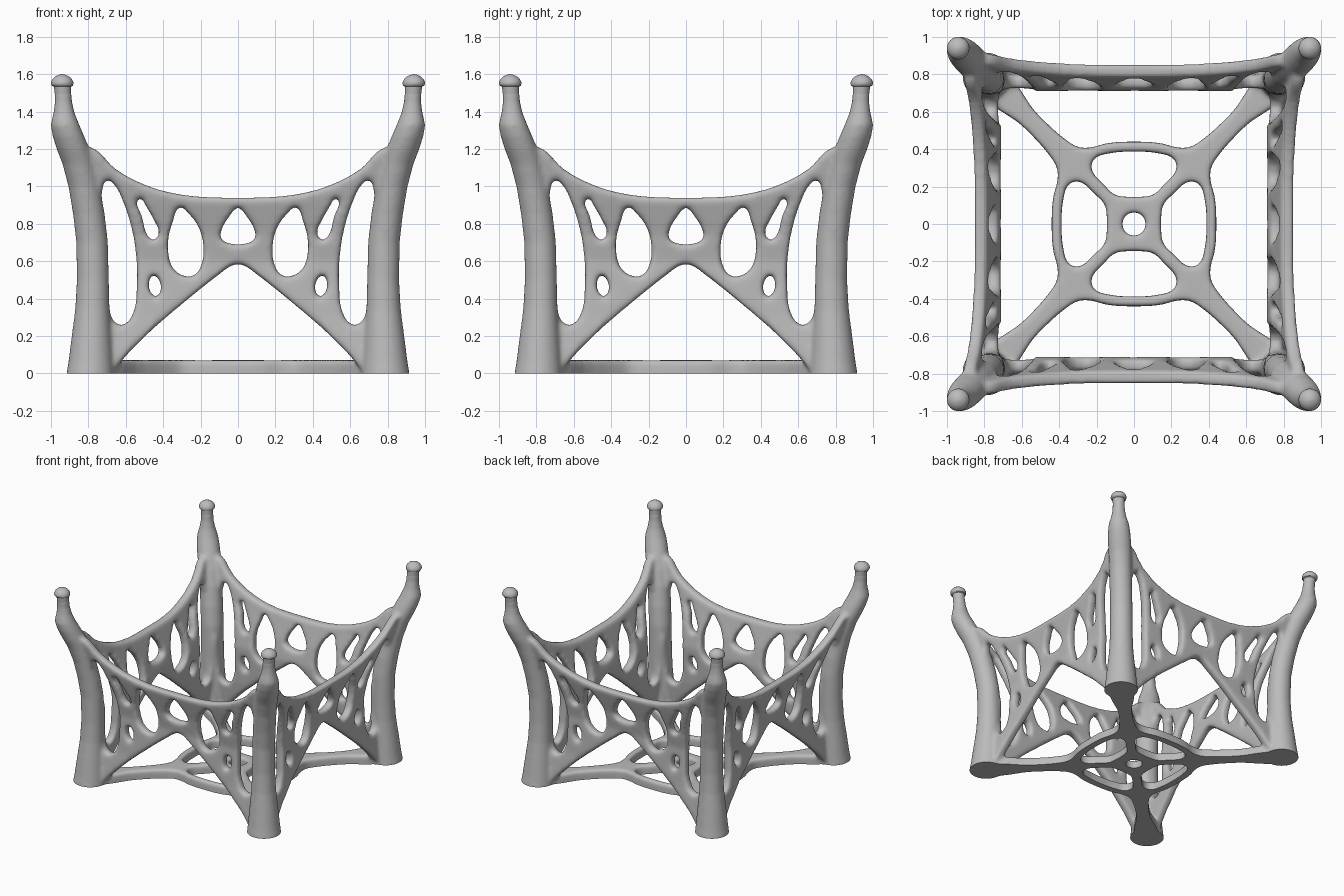
import bpy, bmesh, math
from mathutils import Matrix

cube = bpy.data.objects.get("Cube")
if cube:
    bpy.data.objects.remove(cube, do_unlink=True)

QUARTER = Matrix.Rotation(math.pi / 2, 4, 'Z')
VOXEL = 0.013

grey = bpy.data.materials.new("plain_grey")
grey.use_nodes = True
grey.diffuse_color = (0.5, 0.5, 0.5, 1)
grey.node_tree.nodes["Principled BSDF"].inputs["Base Color"].default_value = (0.5, 0.5, 0.5, 1)


def add_object(name, data):
    obj = bpy.data.objects.new(name, data)
    bpy.context.collection.objects.link(obj)
    return obj


def bake(obj):
    """Evaluate an object to a plain mesh and drop the helper."""
    graph = bpy.context.evaluated_depsgraph_get()
    mesh = bpy.data.meshes.new_from_object(obj.evaluated_get(graph))
    bpy.data.objects.remove(obj, do_unlink=True)
    return mesh


def remesh(obj, smooth):
    mod = obj.modifiers.new("remesh", 'REMESH')
    mod.mode = 'VOXEL'
    mod.voxel_size = VOXEL
    if smooth:
        mod = obj.modifiers.new("soften", 'SMOOTH')
        mod.factor = 0.5
        mod.iterations = smooth


def flip(points):
    return [(-x, y) for x, y in points]


def plate(loops, half, bevel):
    """Flat plate with smooth outlines; loops after the first are holes."""
    curve = bpy.data.curves.new("outline", 'CURVE')
    curve.dimensions = '2D'
    curve.fill_mode = 'BOTH'
    curve.resolution_u = 6
    curve.extrude = half - bevel
    curve.bevel_depth = bevel
    curve.offset = -bevel
    for loop in loops:
        spline = curve.splines.new('BEZIER')
        spline.bezier_points.add(len(loop) - 1)
        for point, (x, y) in zip(spline.bezier_points, loop):
            point.co = (x, y, 0)
            point.handle_left_type = point.handle_right_type = 'AUTO'
        spline.use_cyclic_u = True
    return bake(add_object("outline", curve))


def lathe(profile, sides=32):
    """Round shape around a path leaning along the corner diagonal."""
    bm = bmesh.new()
    rings = []
    for z, c, r in profile:
        angles = [2 * math.pi * i / sides for i in range(sides)]
        rings.append([bm.verts.new((c + r * math.cos(a), c + r * math.sin(a), z)) for a in angles])
    for low, high in zip(rings, rings[1:]):
        for i in range(sides):
            j = (i + 1) % sides
            bm.faces.new((low[i], low[j], high[j], high[i]))
    bm.faces.new(rings[0][::-1])
    bm.faces.new(rings[-1])
    mesh = bpy.data.meshes.new("turned")
    bm.to_mesh(mesh)
    bm.free()
    return mesh


# Side panel: outline and window openings, one half mirrored
side = [(0.2, .945), (.35, .965), (.5, 1.01), (.65, 1.09), (.79, 1.21), (.87, 1.2), (.8, .8),
        (.78, .4), (.79, -.04), (.7, -.04), (.64, .045), (.5, .195), (.3, .37), (.1, .53), (.04, .573)]
outline = [(0, .94)] + side + [(0, .585)] + flip(side)[::-1]
half = [(.045, .84), (.09, .76), (.09, .72), (.055, .698)]
center_window = [(0, .885)] + half + flip(half)[::-1]
oval = [(.31, .89), (.345, .82), (.372, .72), (.372, .64), (.345, .56), (.29, .522),
        (.23, .527), (.193, .59), (.185, .68), (.21, .78), (.265, .855)]
slot = [(.53, .94), (.49, .89), (.45, .82), (.423, .76), (.432, .722), (.465, .717), (.49, .75), (.51, .83)]
eyelet = [(.453, .527), (.422, .5), (.413, .45), (.435, .408), (.465, .43), (.477, .48)]
tall = [(.7, 1.035), (.655, 1), (.615, .92), (.575, .8), (.547, .65), (.542, .45), (.562, .32),
        (.61, .262), (.66, .275), (.688, .36), (.7, .6), (.727, .88), (.725, .98)]
holes = [center_window]
for hole in (oval, slot, eyelet, tall):
    holes += [hole, flip(hole)]

flat = add_object("flat_panel", plate([outline] + holes, 0.036, 0.018))
remesh(flat, 0)
panel = bake(flat)

# Lean the panel: it bows inward at mid height and flares toward the top
LEAN = [(-.1, .79), (.0, .785), (.3, .755), (.6, .745), (.75, .77), (.92, .817), (1.25, .89)]


def lean(z):
    for (z0, a), (z1, b) in zip(LEAN, LEAN[1:]):
        if z <= z1:
            return a + (b - a) * (z - z0) / (z1 - z0)
    return LEAN[-1][1]


for v in panel.vertices:
    x, z, depth = v.co
    v.co = (x, -lean(z) - depth, z)

# Corner post, foot to neck: height, centre, radius
post = lathe([(-.04, .79, .13), (0, .79, .127), (.06, .787, .12), (.14, .785, .112), (.34, .779, .092),
              (.5, .776, .086), (.7, .78, .085), (.85, .797, .085), (1, .822, .085), (1.12, .853, .086),
              (1.2, .882, .088), (1.27, .907, .085), (1.33, .925, .077), (1.39, .93, .058),
              (1.45, .933, .047), (1.52, .937, .046)])

# Floor web: diagonal struts, rounded square ring and hub
edge = [(.14, .432), (.24, .408), (.3, .412), (.36, .447), (.5, .57), (.76, .82)]
quarter = [(0, .44)] + edge + [(y, x) for x, y in edge[::-1]]
petal = [(.13, .378), (.21, .35), (.228, .3), (.16, .21), (.1, .155), (.06, .147)]
petal = [(0, .387)] + petal + flip(petal)[::-1]
hub = [(.063 * math.cos(a * math.pi / 4), .063 * math.sin(a * math.pi / 4)) for a in range(8)]


def turned(points, k):
    for _ in range(k):
        points = [(y, -x) for x, y in points]
    return points


web_outline = [p for k in range(4) for p in turned(quarter, k)]
web = plate([web_outline, hub] + [turned(petal, k) for k in range(4)], 0.055, 0.018)
web.transform(Matrix.Translation((0, 0, 0.016)))

# Fuse panels, posts and web into one flowing frame
bm = bmesh.new()
bm.from_mesh(web)
for k in range(4):
    for part in (panel, post):
        bm.from_mesh(part)
        part.transform(QUARTER)
raw = bpy.data.meshes.new("raw_frame")
bm.to_mesh(raw)
bm.free()
fused = add_object("fused_frame", raw)
remesh(fused, 7)
body = bake(fused)

# Cut the underside flat on the ground
bm = bmesh.new()
bm.from_mesh(body)
cut = bmesh.ops.bisect_plane(bm, geom=bm.verts[:] + bm.edges[:] + bm.faces[:], dist=1e-6,
                             plane_co=(0, 0, 0), plane_no=(0, 0, 1), clear_inner=True)
rim = [e for e in cut["geom_cut"] if isinstance(e, bmesh.types.BMEdge)]
bmesh.ops.triangle_fill(bm, edges=rim, use_beauty=True, normal=(0, 0, -1))
bm.to_mesh(body)
bm.free()
finished = [add_object("lattice_frame", body)]

# Domed finials on the posts
finial = lathe([(1.48, .935, .043), (1.533, .938, .046), (1.538, .939, .056), (1.548, .94, .06), (1.56, .94, .059),
                (1.575, .94, .051), (1.588, .94, .037), (1.596, .94, .02), (1.6, .94, .004)])
for name in ("back_left", "back_right", "front_right", "front_left"):
    finished.append(add_object(name + "_finial", finial.copy()))
    finial.transform(QUARTER)

bpy.ops.object.select_all(action='DESELECT')
for obj in finished:
    obj.data.materials.clear()
    obj.data.materials.append(grey)
    obj.select_set(True)
bpy.context.view_layer.objects.active = finished[0]
bpy.ops.object.shade_smooth_by_angle(angle=math.radians(40))
